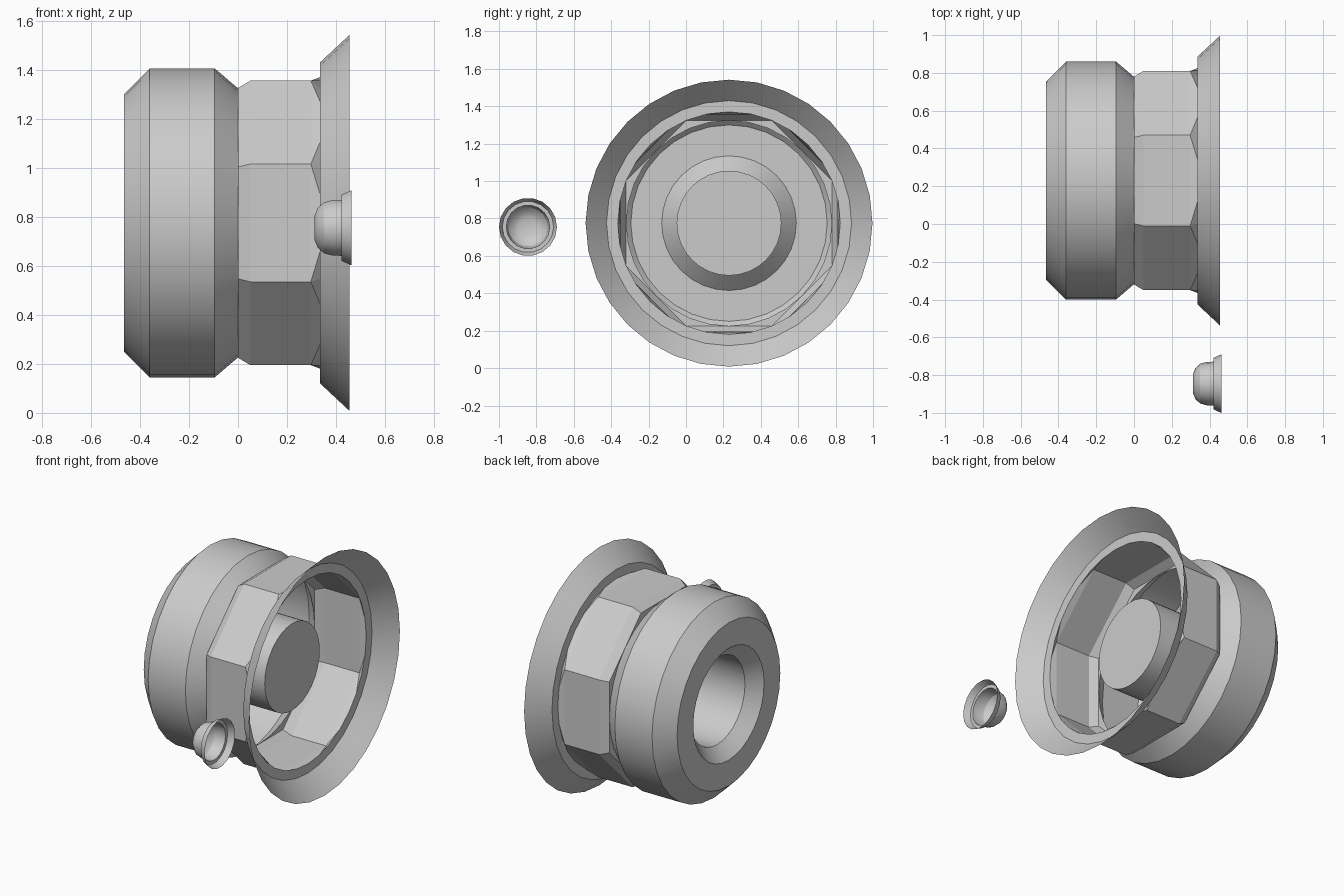
import bpy, bmesh
from math import cos, sin, tau, pi, radians

if "Cube" in bpy.data.objects:
    bpy.data.objects.remove(bpy.data.objects["Cube"])

AXIS_Y, AXIS_Z = 0.23, 0.775


def ring(bm, x, r, n, cy, cz, start=0.0):
    """Circle of n vertices around an axis parallel to x."""
    return [bm.verts.new((x, cy + r * cos(start + tau * k / n), cz + r * sin(start + tau * k / n)))
            for k in range(n)]


def bridge(bm, a, b):
    n = len(a)
    return [bm.faces.new((a[k], a[(k + 1) % n], b[(k + 1) % n], b[k])) for k in range(n)]


def lathe(bm, profile, n, cy, cz):
    """Bridge rings along an (x, radius) profile; returns first and last ring."""
    rings = [ring(bm, x, r, n, cy, cz) for x, r in profile]
    for a, b in zip(rings, rings[1:]):
        bridge(bm, a, b)
    return rings[0], rings[-1]


def fan(bm, circle, octagon, to_circle=False):
    """Join a 32-sided circle to an octagon with corner fans."""
    faces = []
    for j in range(8):
        c = [circle[(4 * j + i) % 32] for i in range(1, 6)]
        o, nxt = octagon[j], octagon[(j + 1) % 8]
        for loop in ((c[0], c[1], o), (c[1], c[2], o), (c[2], c[3], c[4], nxt, o)):
            faces.append(bm.faces.new(loop[::-1] if to_circle else loop))
    return faces


def finish(bm, name, flat=()):
    for f in bm.faces:
        f.smooth = True
    flat_ids = []
    bm.faces.index_update()
    flat_ids = [f.index for f in flat]
    me = bpy.data.meshes.new(name)
    bm.to_mesh(me)
    bm.free()
    ob = bpy.data.objects.new(name, me)
    bpy.context.collection.objects.link(ob)
    bpy.ops.object.select_all(action='DESELECT')
    ob.select_set(True)
    bpy.context.view_layer.objects.active = ob
    bpy.ops.object.shade_smooth_by_angle(angle=radians(25))
    for i in flat_ids:
        me.polygons[i].use_smooth = False
    return ob


# Main fitting: blind bore, chamfered drum, octagonal nut, flared flange (one open shell)
bm = bmesh.new()
bore_end, neck = lathe(bm, [(0.225, 0.28), (-0.385, 0.28), (-0.465, 0.36), (-0.465, 0.525),
                            (-0.36, 0.63), (-0.095, 0.63), (0.0, 0.549)], 32, AXIS_Y, AXIS_Z)
bm.faces.new(bore_end[::-1])

# Octagonal nut (apothem given, converted to corner radius)
octs = [ring(bm, x, a / cos(pi / 8), 8, AXIS_Y, AXIS_Z, pi / 8)
        for x, a in ((0.0, 0.55), (0.05, 0.58), (0.297, 0.58))]
flat = fan(bm, neck, octs[0])
for a, b in zip(octs, octs[1:]):
    flat += bridge(bm, a, b)

# Flange
collar, _ = lathe(bm, [(0.335, 0.595), (0.335, 0.655), (0.455, 0.767)], 32, AXIS_Y, AXIS_Z)
flat += fan(bm, collar, octs[2], to_circle=True)
finish(bm, "octagonal_fitting", flat)

# Small domed cap beside it, open towards +x
bm = bmesh.new()
tip, _ = lathe(bm, [(0.312, 0.05), (0.326, 0.083), (0.35, 0.105), (0.385, 0.115), (0.422, 0.116),
                    (0.422, 0.137), (0.462, 0.155)], 18, -0.845, 0.755)
bm.faces.new(tip[::-1])
finish(bm, "small_domed_cap")
